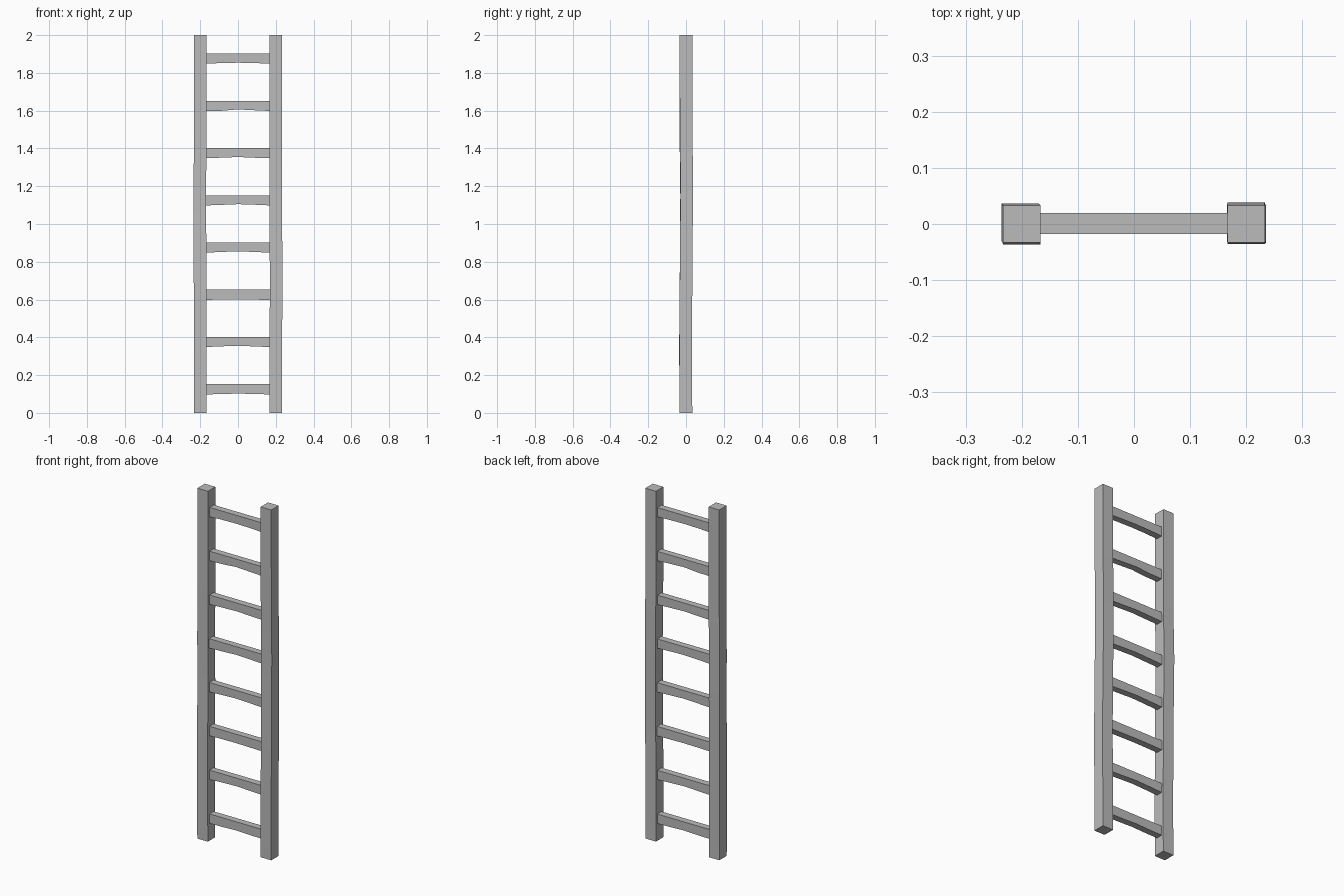
import bpy, bmesh, random

random.seed(4)
cube = bpy.data.objects.get("Cube")
if cube:
    bpy.data.objects.remove(cube)

grey = bpy.data.materials.new("plain grey")
grey.use_nodes = True
grey.diffuse_color = (0.5, 0.5, 0.5, 1)
grey.node_tree.nodes["Principled BSDF"].inputs["Base Color"].default_value = (0.5, 0.5, 0.5, 1)


def loft(name, rings):
    """Join four-cornered rings into a closed bar."""
    bm = bmesh.new()
    loops = [[bm.verts.new(p) for p in ring] for ring in rings]
    for a, b in zip(loops, loops[1:]):
        for i in range(4):
            j = (i + 1) % 4
            bm.faces.new((a[i], a[j], b[j], b[i]))
    bm.faces.new(loops[0])
    bm.faces.new(loops[-1])
    bmesh.ops.recalc_face_normals(bm, faces=bm.faces)
    mesh = bpy.data.meshes.new(name)
    bm.to_mesh(mesh)
    bm.free()
    mesh.materials.append(grey)
    obj = bpy.data.objects.new(name, mesh)
    bpy.context.collection.objects.link(obj)
    bpy.ops.object.select_all(action='DESELECT')
    obj.select_set(True)
    bpy.context.view_layer.objects.active = obj
    bpy.ops.object.shade_smooth_by_angle()


def rail(name, path):
    """Upright through (height, x, y) points."""
    h = 0.0333
    loft(name, [[(x - h, y - h, z), (x + h, y - h, z), (x + h, y + h, z), (x - h, y + h, z)]
                for z, x, y in path])


# Slightly warped uprights
rail("right_rail", [(0, -0.2, -0.001), (0.35, -0.2, -0.003), (0.7, -0.201, 0),
                    (0.9, -0.201, 0.001), (1.15, -0.203, 0.003), (1.4, -0.2, 0),
                    (1.7, -0.2, 0), (2, -0.2, 0)])
rail("left_rail", [(0, 0.2, 0), (0.35, 0.2, -0.002), (0.65, 0.202, 0),
                   (0.9, 0.201, 0.001), (1.15, 0.2, 0.005), (1.4, 0.199, 0.002),
                   (1.7, 0.2, 0), (2, 0.2, 0)])

# Eight rungs with level tops and unevenly worn undersides
for n in range(8):
    top = 0.152 + n * 0.25
    rings = []
    for x in (-0.18, -0.09, 0, 0.09, 0.18):
        low = top - 0.054 + 0.05 * (0.18 - abs(x)) * random.uniform(0.2, 1)
        front, back = -0.018, 0.02
        rings.append([(x, front, low), (x, back, low), (x, back, top), (x, front, top)])
    loft(f"rung_{n + 1}", rings)
